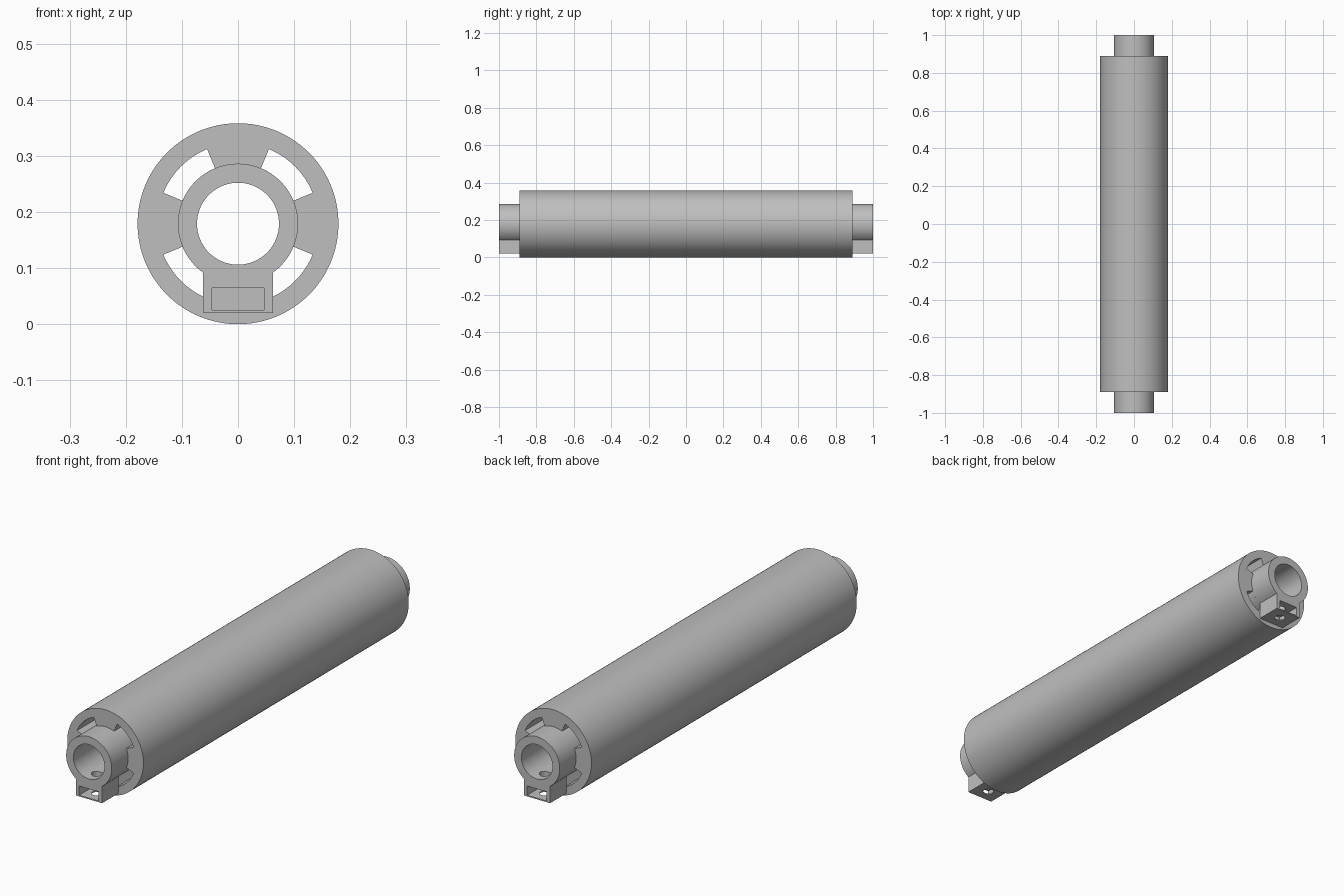
import bpy
import bmesh
from math import acos, cos, sin, pi, radians

cube = bpy.data.objects.get("Cube")
if cube:
    bpy.data.objects.remove(cube, do_unlink=True)

R_OUT, R_HUB, R_BORE, R_SLOT = 0.179, 0.107, 0.073, 0.144
BODY_END, HUB_END = 0.89, 1.0
BLOCK_X, BLOCK_BOTTOM = 0.062, -0.159
HUB_MID = (BODY_END + HUB_END) / 2

grey = bpy.data.materials.new("plain grey")
grey.use_nodes = True
colour = (0.52, 0.52, 0.52, 1)
grey.diffuse_color = colour
grey.node_tree.nodes["Principled BSDF"].inputs["Base Color"].default_value = colour


def arc(radius, start, end, steps):
    return [(radius * cos(start + (end - start) * i / steps),
             radius * sin(start + (end - start) * i / steps)) for i in range(steps + 1)]


def circle(radius, steps=128):
    return arc(radius, 0, 2 * pi, steps)[:-1]


def extrude_profile(name, loops, y_mid, half_length):
    """Fill closed loops with their holes and extrude them along y."""
    curve = bpy.data.curves.new(name, "CURVE")
    curve.dimensions = "2D"
    curve.fill_mode = "BOTH"
    curve.extrude = half_length
    for loop in loops:
        spline = curve.splines.new("POLY")
        spline.points.add(len(loop) - 1)
        for point, (x, y) in zip(spline.points, loop):
            point.co = (x, y, 0, 1)
        spline.use_cyclic_u = True
    source = bpy.data.objects.new(name + "_profile", curve)
    bpy.context.collection.objects.link(source)
    graph = bpy.context.evaluated_depsgraph_get()
    mesh = bpy.data.meshes.new_from_object(source.evaluated_get(graph))
    bpy.data.objects.remove(source, do_unlink=True)
    bpy.data.curves.remove(curve)

    bm = bmesh.new()
    bm.from_mesh(mesh)
    bmesh.ops.remove_doubles(bm, verts=bm.verts, dist=1e-5)
    bmesh.ops.recalc_face_normals(bm, faces=bm.faces)
    bm.to_mesh(mesh)
    bm.free()
    mesh.name = name
    mesh.materials.clear()
    mesh.materials.append(grey)
    obj = bpy.data.objects.new(name, mesh)
    bpy.context.collection.objects.link(obj)
    obj.rotation_euler.x = pi / 2
    obj.location = (0, y_mid, R_OUT)
    return obj


def activate(obj):
    bpy.ops.object.select_all(action="DESELECT")
    obj.select_set(True)
    bpy.context.view_layer.objects.active = obj


def smooth(obj):
    activate(obj)
    bpy.ops.object.shade_smooth_by_angle(angle=radians(30))


# Long roller body with a bore and four slots between its spokes
slots = []
for quarter in range(4):
    a = radians(22.5 + 90 * quarter)
    b = a + radians(45)
    slots.append(arc(R_SLOT, a, b, 16) + arc(R_HUB, b, a, 16))
body = extrude_profile("roller_body", [circle(R_OUT), circle(R_BORE)] + slots, 0, BODY_END)
smooth(body)

# End hubs: a collar joined to a hollow block below it
side = acos(BLOCK_X / R_HUB)
outline = arc(R_HUB, -side, pi + side, 96) + [(-BLOCK_X, BLOCK_BOTTOM), (BLOCK_X, BLOCK_BOTTOM)]
pocket = [(-0.046, -0.154), (0.046, -0.154), (0.046, -0.115), (-0.046, -0.115)]
for name, sign in (("front_hub", -1), ("back_hub", 1)):
    hub = extrude_profile(name, [outline, circle(R_BORE), pocket],
                          sign * HUB_MID, (HUB_END - BODY_END) / 2)
    # Screw hole from the bore down through the block
    bpy.ops.mesh.primitive_cylinder_add(vertices=48, radius=0.022, depth=R_OUT,
                                        location=(0, sign * HUB_MID, R_OUT / 2 - 0.01))
    cutter = bpy.context.object
    cutter.name = name + "_screw_cutter"
    cutter.hide_render = True
    cutter.data.materials.append(grey)
    cut = hub.modifiers.new("screw_hole", "BOOLEAN")
    cut.operation = "DIFFERENCE"
    cut.solver = "EXACT"
    cut.object = cutter
    activate(hub)
    bpy.ops.object.modifier_apply(modifier=cut.name)
    bpy.data.objects.remove(cutter, do_unlink=True)
    smooth(hub)
